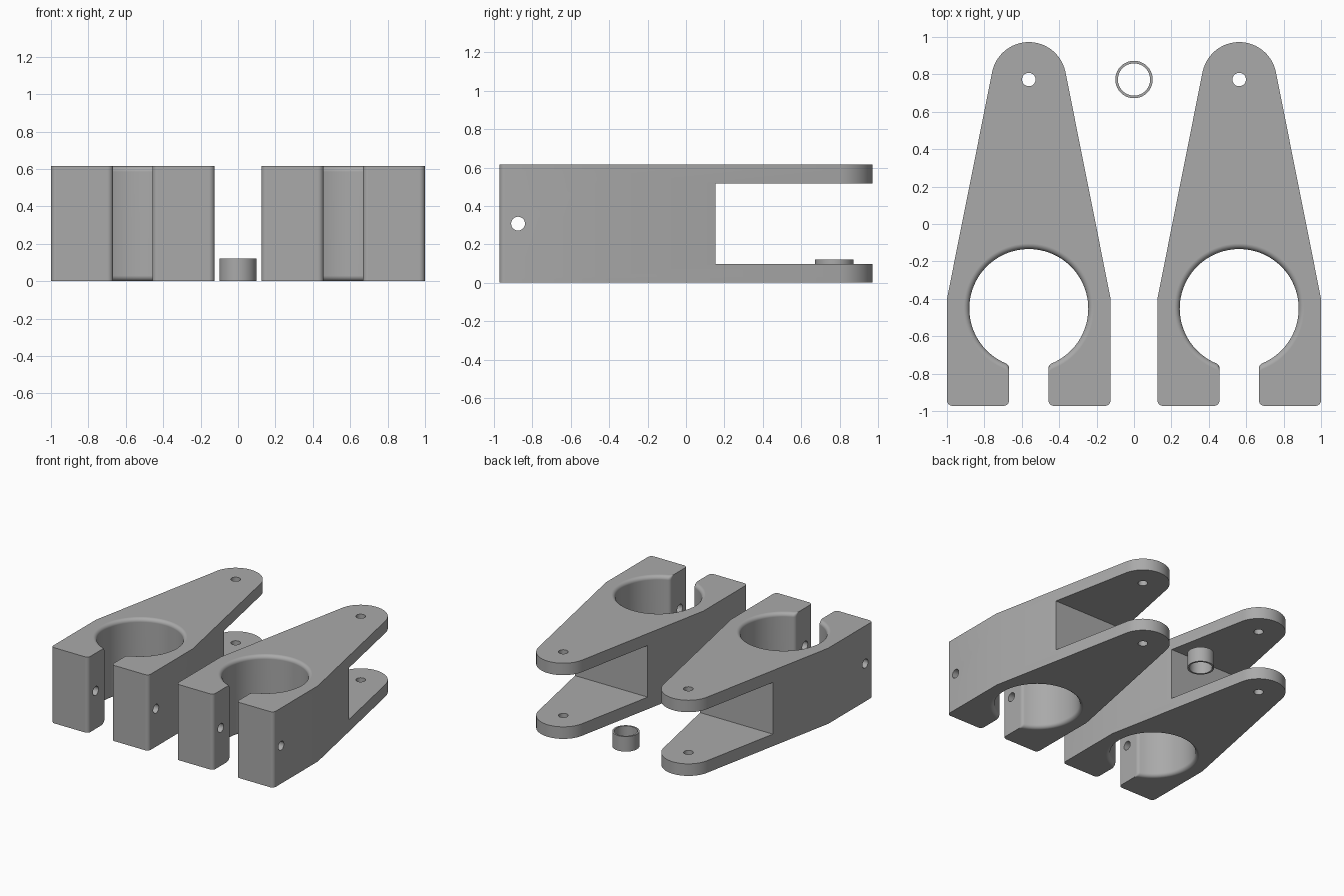
import bpy, bmesh, math
from mathutils import Vector

if "Cube" in bpy.data.objects:
    bpy.data.objects.remove(bpy.data.objects["Cube"])

H = 0.615                      # bracket height
CX = 0.5625                    # bracket offset from centre
HW, YF = 0.4375, -0.9725       # half width, front face
TIP_Y, TIP_R = 0.7725, 0.2     # rounded tip
BORE_Y, BORE_R = -0.452, 0.318  # clamp bore
SLOT, FIL, RIM = 0.105, 0.03, 0.03

grey = bpy.data.materials.new("plain grey")
grey.diffuse_color = (0.40, 0.40, 0.40, 1)
grey.use_nodes = True
grey.node_tree.nodes["Principled BSDF"].inputs["Base Color"].default_value = grey.diffuse_color


def arc(cx, cy, r, a0, a1, n):
    return [(cx + r * math.cos(a0 + (a1 - a0) * i / n),
             cy + r * math.sin(a0 + (a1 - a0) * i / n)) for i in range(n + 1)]


def half_outline(bore):
    """Right half of the plan, from the back of the bore round to the tip."""
    lx = SLOT + FIL
    ly = BORE_Y - math.sqrt((bore + FIL) ** 2 - lx ** 2)
    a = math.atan2(ly - BORE_Y, lx)
    pts = arc(0, BORE_Y, bore, math.pi / 2, a, 40)           # bore
    pts += arc(lx, ly, FIL, a + math.pi, math.pi, 6)[1:]     # bore to slot lip
    pts += arc(lx, YF + FIL, FIL, math.pi, 1.5 * math.pi, 6)  # slot front corner
    pts += arc(HW - FIL, YF + FIL, FIL, -math.pi / 2, 0, 6)  # outer front corner
    pts.append((HW, -0.40))
    d = Vector((HW, -0.40 - TIP_Y))
    t = math.atan2(d.y, d.x) + math.acos(TIP_R / d.length)
    return pts + arc(0, TIP_Y, TIP_R, t, math.pi / 2, 20)    # tip


def finish(name, bm):
    bmesh.ops.recalc_face_normals(bm, faces=bm.faces)
    me = bpy.data.meshes.new(name)
    bm.to_mesh(me)
    bm.free()
    me.materials.append(grey)
    ob = bpy.data.objects.new(name, me)
    bpy.context.collection.objects.link(ob)
    return ob


def smooth(ob):
    bpy.ops.object.select_all(action='DESELECT')
    ob.select_set(True)
    bpy.context.view_layer.objects.active = ob
    bpy.ops.object.shade_smooth_by_angle(angle=math.radians(30))
    wn = ob.modifiers.new("face normals", 'WEIGHTED_NORMAL')
    wn.keep_sharp = True


def loft_body():
    """Stack plan outlines, flaring the bore towards top and bottom."""
    low = [(RIM * (1 - math.sin(a)), RIM * (1 - math.cos(a)))
           for a in (math.pi / 2 * i / 6 for i in range(7))]
    levels = low + [(f, H - z) for f, z in reversed(low)]
    bm = bmesh.new()
    rings = []
    for flare, z in levels:
        right = half_outline(BORE_R + flare)
        # the two halves meet at the bore back and at the tip
        plan = right + [(-x, y) for x, y in reversed(right[1:-1])]
        rings.append([bm.verts.new((x, y, z)) for x, y in plan])
    n = len(rings[0])
    for a, b in zip(rings, rings[1:]):
        for i in range(n):
            bm.faces.new((a[i], a[(i + 1) % n], b[(i + 1) % n], b[i]))
    bm.faces.new(rings[0])
    bm.faces.new(rings[-1])
    return finish("clamp_bracket", bm)


def cut(ob, cutter):
    cutter.hide_render = True
    m = ob.modifiers.new("cut", 'BOOLEAN')
    m.operation, m.solver, m.object = 'DIFFERENCE', 'EXACT', cutter
    bpy.context.view_layer.objects.active = ob
    bpy.ops.object.modifier_apply(modifier=m.name)
    bpy.data.objects.remove(cutter)


def cylinder(r, depth, loc, rot=(0, 0, 0)):
    bpy.ops.mesh.primitive_cylinder_add(vertices=32, radius=r, depth=depth,
                                        location=loc, rotation=rot)
    return bpy.context.object


# clamp bracket: fork gap, pivot hole, clamp screw hole
bracket = loft_body()
bpy.ops.mesh.primitive_cube_add(size=1, location=(0, 0.155 + 0.5, 0.308))
gap = bpy.context.object
gap.scale = (1.2, 1, 0.42)
cut(bracket, gap)
cut(bracket, cylinder(0.036, 2, (0, TIP_Y, 0.3)))
cut(bracket, cylinder(0.036, 2, (0, -0.875, 0.308), (0, math.pi / 2, 0)))
bracket.data.materials.clear()
bracket.data.materials.append(grey)
smooth(bracket)
bracket.name = "left_clamp_bracket"
bracket.location.x = -CX

twin = bracket.copy()
twin.data = bracket.data.copy()
twin.name = "right_clamp_bracket"
twin.location.x = CX
bpy.context.collection.objects.link(twin)

# spacer ring between the tips
bm = bmesh.new()
prof = [(0.1, 0), (0.1, 0.122), (0.086, 0.122), (0.086, 0)]
N = 64
rings = [[bm.verts.new((x, y, z)) for x, y in
          arc(0, TIP_Y, r, 0, 2 * math.pi, N)[:-1]] for r, z in prof]
for k in range(4):
    a, b = rings[k], rings[(k + 1) % 4]
    for i in range(N):
        bm.faces.new((a[i], a[(i + 1) % N], b[(i + 1) % N], b[i]))
smooth(finish("spacer_ring", bm))
